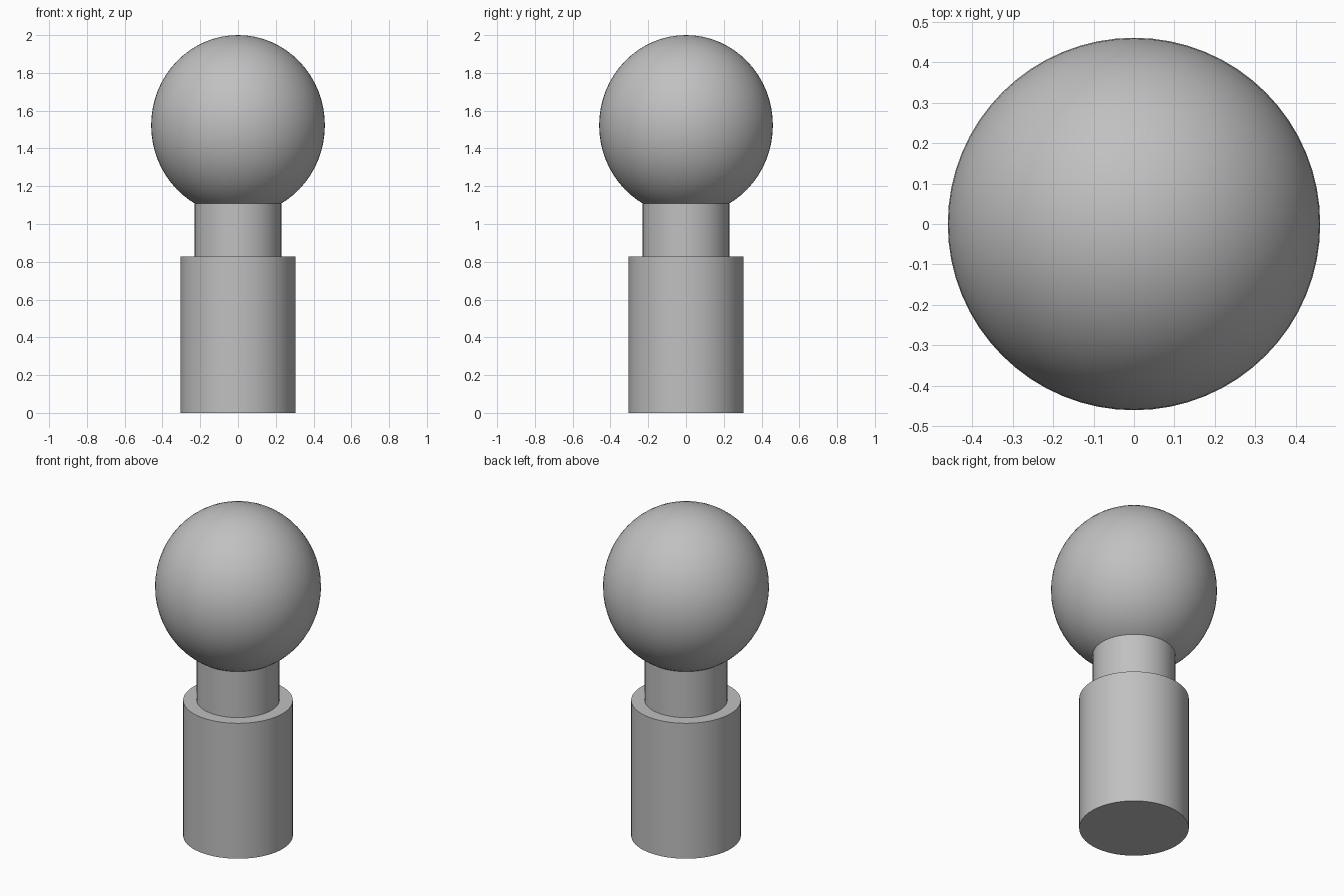
import bpy
import math

cube = bpy.data.objects.get("Cube")
if cube:
    bpy.data.objects.remove(cube, do_unlink=True)

SEGMENTS = 64

grey = bpy.data.materials.new("plain grey")
grey.use_nodes = True
colour = (0.53, 0.53, 0.53, 1)
grey.diffuse_color = colour
grey.node_tree.nodes["Principled BSDF"].inputs["Base Color"].default_value = colour


def finish(name):
    """Name, colour and smooth the part just added."""
    part = bpy.context.object
    part.name = name
    part.data.name = name
    part.data.materials.append(grey)
    bpy.ops.object.shade_smooth_by_angle(angle=math.radians(30))
    return part


def add_cylinder(name, radius, bottom, top):
    bpy.ops.mesh.primitive_cylinder_add(
        vertices=SEGMENTS, radius=radius, depth=top - bottom,
        location=(0, 0, (bottom + top) / 2))
    return finish(name)


# Shaft: wide base and narrower neck, which runs up into the head
add_cylinder("base", 0.304, 0, 0.828)
add_cylinder("neck", 0.229, 0.828, 1.115)

# Head: slightly tall ball
half_height = 0.4775
bpy.ops.mesh.primitive_uv_sphere_add(
    segments=SEGMENTS, ring_count=SEGMENTS // 2, radius=1,
    location=(0, 0, 2 - half_height))
bpy.context.object.scale = (0.46, 0.46, half_height)
bpy.ops.object.transform_apply(location=False, rotation=False, scale=True)
finish("ball_head")
